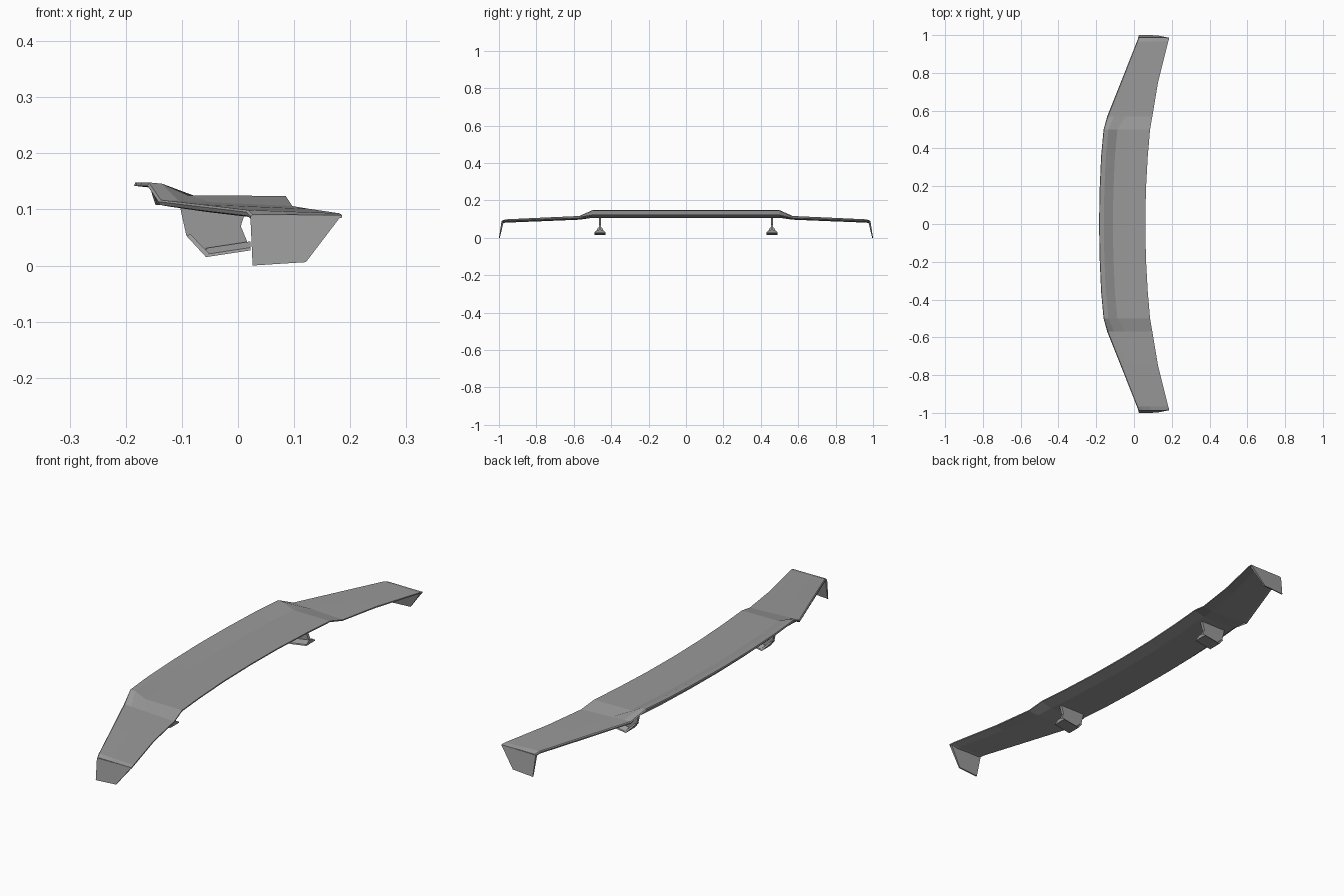
import bpy, bmesh, math
from mathutils import Vector

if "Cube" in bpy.data.objects:
    bpy.data.objects.remove(bpy.data.objects["Cube"])

paint = bpy.data.materials.new("mid grey paint")
paint.diffuse_color = (0.32, 0.32, 0.32, 1)
paint.use_nodes = True
paint.node_tree.nodes["Principled BSDF"].inputs["Base Color"].default_value = paint.diffuse_color


def finish(bm, name):
    bmesh.ops.recalc_face_normals(bm, faces=bm.faces[:])
    me = bpy.data.meshes.new(name)
    bm.to_mesh(me)
    bm.free()
    ob = bpy.data.objects.new(name, me)
    bpy.context.collection.objects.link(ob)
    me.materials.append(paint)
    return ob


def loft(name, rings):
    """Skin closed rings of equal point count and cap both ends."""
    bm = bmesh.new()
    vs = [[bm.verts.new(p) for p in r] for r in rings]
    n = len(vs[0])
    for a, b in zip(vs, vs[1:]):
        for i in range(n):
            j = (i + 1) % n
            bm.faces.new((a[i], a[j], b[j], b[i]))
    bm.faces.new(vs[0])
    bm.faces.new(vs[-1])
    return finish(bm, name)


def raised(y, front, rear):
    """Centre cross-section with the upturned lip."""
    return [(x, y, z) for x, z in (
        (front, .142), (front + .002, .148), (front + .025, .146),
        (front + .073, .125), (rear, .124), (rear, .119),
        (rear - .05, .107), (front + .038, .108), (front + .028, .139))]


def flat(y, front, rear, zf, zr, t):
    """Outer cross-section, a thin flat blade."""
    w = rear - front
    return [(front + w * u, y, zf + (zr - zf) * u - d * t) for u, d in (
        (0, .3), (.02, 0), (.15, 0), (.4, 0), (1, 0),
        (1, .4), (.8, 1), (.08, 1), (.01, .8))]


# wing: half sections, mirrored across y = 0
half = [raised(.18, -.182, .063), raised(.36, -.174, .073),
        raised(.50, -.161, .085),
        flat(.57, -.142, .097, .117, .106, .011),
        flat(.75, -.070, .127, .109, .101, .013),
        flat(.965, .015, .181, .099, .093, .013),
        flat(.985, .023, .185, .091, .090, .012)]
mirror = [[(x, -y, z) for x, y, z in r] for r in reversed(half)]
loft("wing", mirror + [raised(0, -.185, .06)] + half)

plate = [(.022, .088), (.183, .089), (.121, .007), (.026, .002), (.026, .0)]
plate = [(.022, .088), (.185, .090), (.121, .006), (.026, .0)]
blade = [(-.105, .112), (-.092, .053), (-.057, .017), (.022, .029), (.005, .07), (.018, .112)]

for s, side in ((-1, "right"), (1, "left")):
    # end plates leaning outward towards the bottom
    loft(side + "_end_plate", [
        [(x, s * (1 - .014 * z / .09 - d * (.4 + .6 * z / .09)), z) for x, z in plate]
        for d in (0, .012)])
    # support blade
    loft(side + "_support", [[(x, s * (.46 + d), z) for x, z in blade]
                             for d in (-.006, .006)])
    # flared foot under the blade
    loft(side + "_foot", [
        [(-.057, s * .46 - w, .015 + h), (.022, s * .46 - w, .027 + h),
         (.022, s * .46 + w, .027 + h), (-.057, s * .46 + w, .015 + h)]
        for w, h in ((.030, 0), (.028, .005), (.010, .016))])
    # sloping front of the foot
    loft(side + "_foot_nose", [
        [(-.092, s * .46 - .012, .053), (-.092, s * .46 + .012, .053),
         (-.085, s * .46 + .010, .056), (-.085, s * .46 - .010, .056)],
        [(-.057, s * .46 - .030, .015), (-.057, s * .46 + .030, .015),
         (-.052, s * .46 + .028, .022), (-.052, s * .46 - .028, .022)]])
